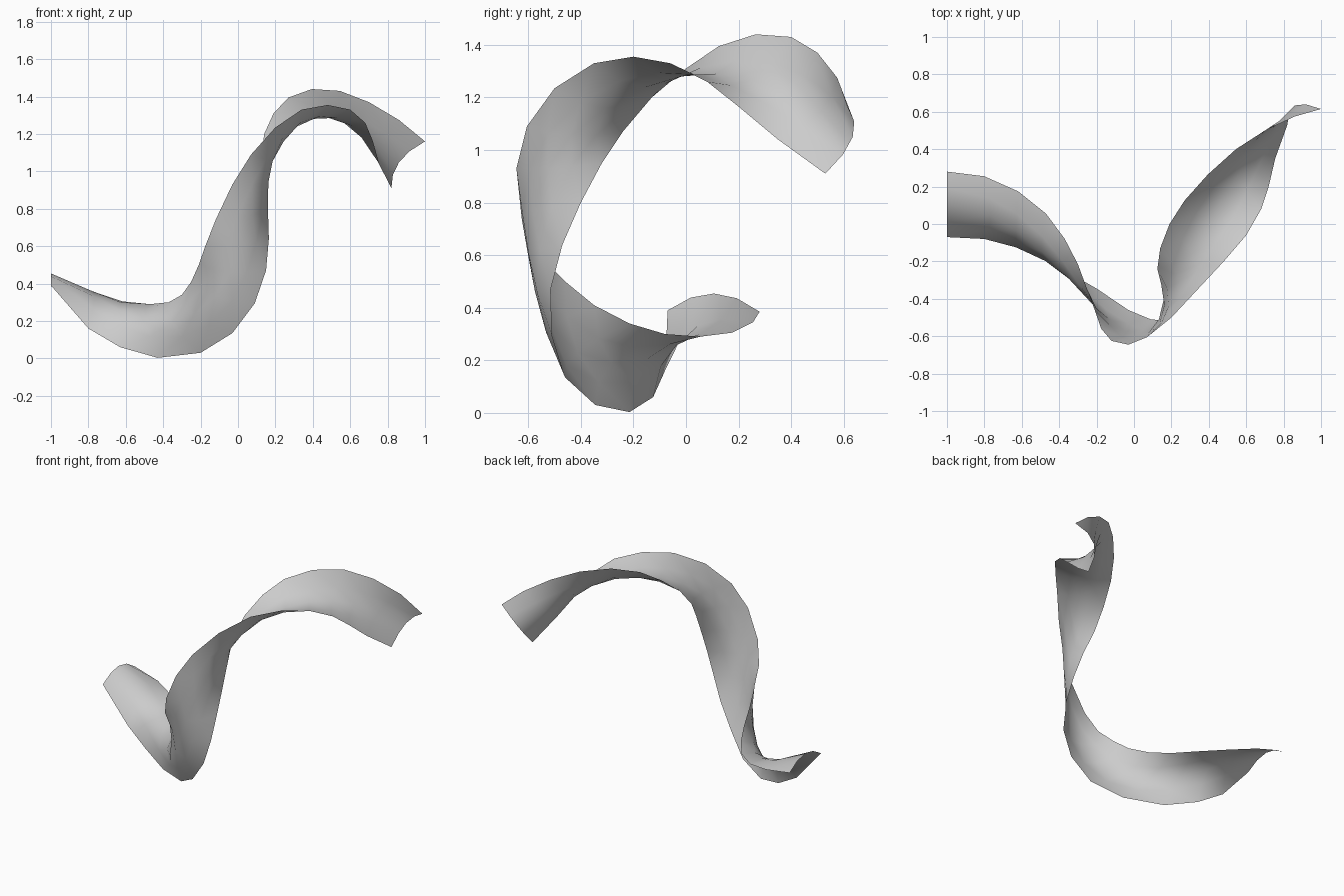
import bpy
from mathutils import Vector

if "Cube" in bpy.data.objects:
    bpy.data.objects.remove(bpy.data.objects["Cube"])

# The two rails (long edges) of the twisting ribbon, station by station
RAIL_A = [(-1, -.07, .39), (-.8, -.08, .16), (-.63, -.125, .06), (-.43, -.215, .003),
          (-.2, -.345, .03), (-.03, -.46, .135), (.09, -.51, .295), (.15, -.515, .47),
          (.165, -.47, .64), (.16, -.4, .8), (.145, -.32, .95), (.125, -.24, 1.07),
          (.14, -.13, 1.2), (.19, 0, 1.31), (.27, .125, 1.395), (.395, .265, 1.44),
          (.545, .4, 1.43), (.7, .5, 1.37), (.86, .575, 1.275), (1, .615, 1.16)]
RAIL_B = [(-1, .28, .385), (-.8, .255, .345), (-.62, .175, .305), (-.47, .055, .29),
          (-.37, -.08, .3), (-.3, -.215, .34), (-.25, -.35, .41), (-.21, -.46, .5),
          (-.175, -.56, .6), (-.12, -.625, .74), (-.03, -.645, .93), (.07, -.605, 1.09),
          (.2, -.5, 1.235), (.34, -.35, 1.33), (.48, -.2, 1.355), (.6, -.06, 1.33),
          (.68, .08, 1.26), (.72, .2, 1.165), (.755, .35, 1.04), (.82, .53, .91)]
SEGMENTS = 4      # facets across the ribbon
SAG = 0.25        # arch height relative to ribbon width

rail_a = [Vector(p) for p in RAIL_A]
rail_b = [Vector(p) for p in RAIL_B]
centre = [(a + b) / 2 for a, b in zip(rail_a, rail_b)]
last = len(centre) - 1

# Arched cross-section at each station, square to the direction of travel
verts = []
for i, (a, b) in enumerate(zip(rail_a, rail_b)):
    travel = centre[min(i + 1, last)] - centre[max(i - 1, 0)]
    if i == 0:
        travel = Vector((1, 0, 0))
    chord = b - a
    bulge = travel.cross(chord).normalized() * chord.length * (0.19 if i == 0 else SAG)
    for j in range(SEGMENTS + 1):
        t = j / SEGMENTS
        verts.append(a + chord * t + bulge * 4 * t * (1 - t))

# Skin between neighbouring stations
row = SEGMENTS + 1
faces = [(i * row + j, (i + 1) * row + j, (i + 1) * row + j + 1, i * row + j + 1)
         for i in range(last) for j in range(SEGMENTS)]

mesh = bpy.data.meshes.new("ribbon")
mesh.from_pydata(verts, [], faces)
mesh.shade_smooth()
ribbon = bpy.data.objects.new("ribbon", mesh)
bpy.context.collection.objects.link(ribbon)
